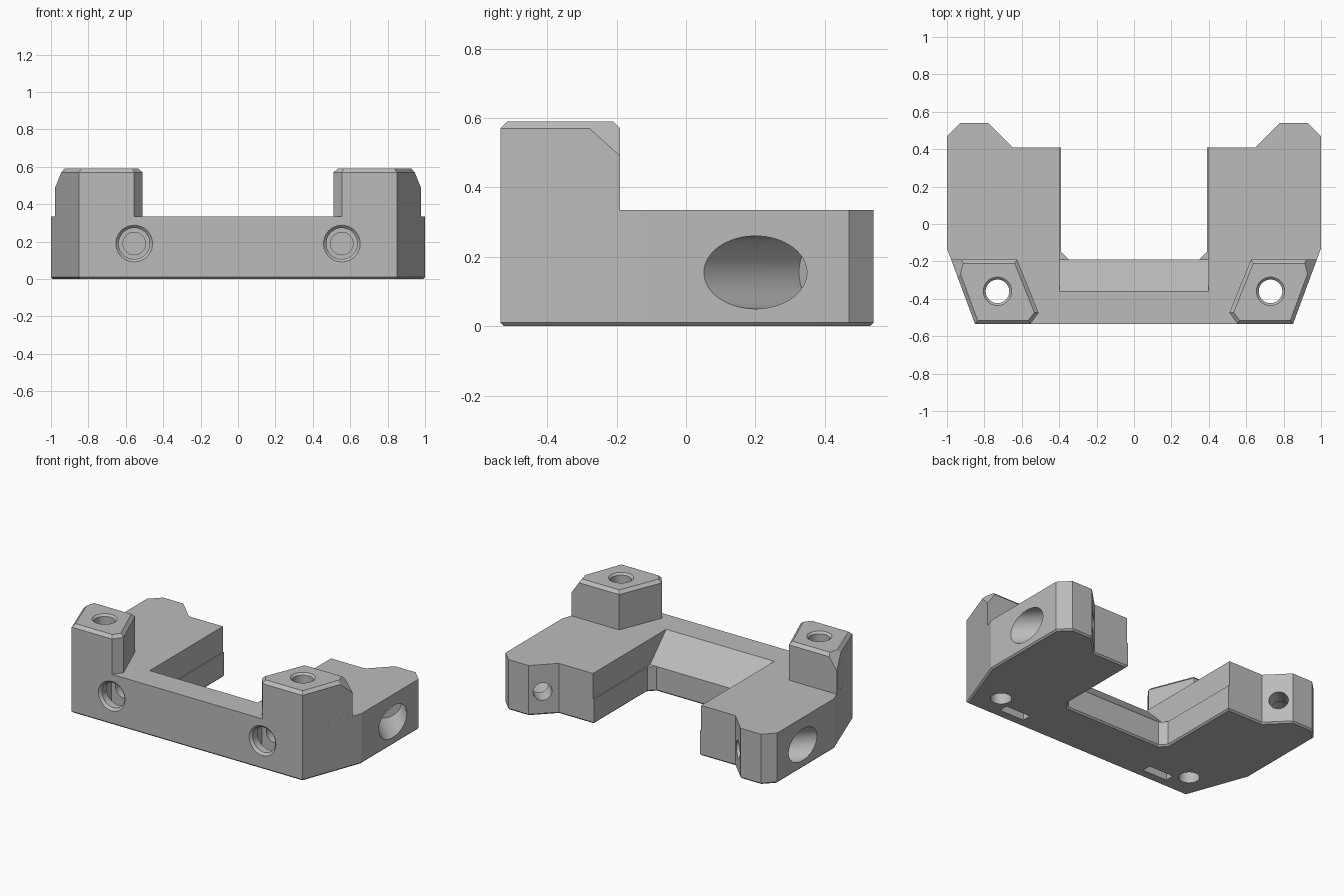
import bpy, bmesh
from mathutils import Vector

if "Cube" in bpy.data.objects:
    bpy.data.objects.remove(bpy.data.objects["Cube"])

grey = bpy.data.materials.new("plain grey")
grey.use_nodes = True
COLOR = (0.5, 0.5, 0.5, 1)
grey.diffuse_color = COLOR
grey.node_tree.nodes["Principled BSDF"].inputs["Base Color"].default_value = COLOR


def make_object(name, bm):
    bmesh.ops.recalc_face_normals(bm, faces=bm.faces)
    mesh = bpy.data.meshes.new(name)
    bm.to_mesh(mesh)
    bm.free()
    mesh.materials.append(grey)
    obj = bpy.data.objects.new(name, mesh)
    bpy.context.collection.objects.link(obj)
    return obj


def prism(points, direction):
    """Extrude a closed polygon of 3D points along a vector."""
    bm = bmesh.new()
    face = bm.faces.new([bm.verts.new(p) for p in points])
    ext = bmesh.ops.extrude_face_region(bm, geom=[face])
    verts = [g for g in ext["geom"] if isinstance(g, bmesh.types.BMVert)]
    bmesh.ops.translate(bm, verts=verts, vec=direction)
    return bm


def chamfer_level(bm, z, size):
    """Chamfer every edge that lies at height z."""
    edges = [e for e in bm.edges if all(abs(v.co.z - z) < 1e-5 for v in e.verts)]
    bmesh.ops.bevel(bm, geom=edges, offset=size, segments=1, affect='EDGES')


def rod(start, end, r1, r2):
    """Cylinder or cone cutter between two points."""
    start, end = Vector(start), Vector(end)
    axis = end - start
    bm = bmesh.new()
    bmesh.ops.create_cone(bm, cap_ends=True, segments=64, radius1=r1, radius2=r2,
                          depth=axis.length)
    turn = axis.to_track_quat('Z', 'Y').to_matrix().to_4x4()
    bmesh.ops.transform(bm, matrix=turn, verts=bm.verts)
    bmesh.ops.translate(bm, verts=bm.verts, vec=(start + end) / 2)
    return bm


def combine(target, bm, operation='DIFFERENCE'):
    """Apply a boolean and discard the tool."""
    tool = make_object("tool", bm)
    tool.hide_render = True
    mod = target.modifiers.new("boolean", 'BOOLEAN')
    mod.operation, mod.solver, mod.object = operation, 'EXACT', tool
    graph = bpy.context.evaluated_depsgraph_get()
    result = bpy.data.meshes.new_from_object(target.evaluated_get(graph))
    target.modifiers.clear()
    target.data = result
    bpy.data.objects.remove(tool)


DECK, TOP, FRONT = 0.335, 0.59, -0.535

# U-shaped body with chamfered lower rim
half = [(0.85, FRONT), (1, -0.13), (1, 0.47), (0.93, 0.54), (0.78, 0.54),
        (0.65, 0.41), (0.39, 0.41), (0.39, -0.15), (0.35, -0.19)]
outline = half + [(-x, y) for x, y in reversed(half)]
bm = prism([(x, y, 0) for x, y in outline], (0, 0, DECK))
chamfer_level(bm, 0, 0.01)
body = make_object("mounting_bracket", bm)

# Sloped ramp behind the front bar
ramp = [(-0.36, DECK), (-0.36, 0.5), (0.6, 0.5), (0.6, 0.165), (-0.19, 0.165)]
combine(body, prism([(-0.398, y, z) for y, z in ramp], (0.796, 0, 0)))

# Corner posts with chamfered tops and a clipped outer rear corner
post = [(0.85, FRONT), (0.9775, -0.19), (0.625, -0.19), (0.51, -0.475), (0.555, FRONT)]
for side in (1, -1):
    bm = prism([(side * x, y, 0.1) for x, y in post], (0, 0, TOP - 0.1))
    chamfer_level(bm, TOP, 0.02)
    a, b, c = (Vector((side * x, y, z)) for x, y, z in
               ((0.9775, -0.19, 0.49), (0.944, -0.28, 0.572), (0.92, -0.19, 0.572)))
    normal = (b - a).cross(c - a)
    if normal.z < 0:
        normal.negate()
    cut = bmesh.ops.bisect_plane(bm, geom=bm.verts[:] + bm.edges[:] + bm.faces[:],
                                 plane_co=a, plane_no=normal, clear_outer=True)
    rim = [g for g in cut["geom_cut"] if isinstance(g, bmesh.types.BMEdge)]
    bmesh.ops.holes_fill(bm, edges=rim)
    combine(body, bm, 'UNION')

for side in (1, -1):
    # Vertical bolt hole with countersink
    x, y = side * 0.73, -0.36
    combine(body, rod((x, y, -0.1), (x, y, 0.7), 0.063, 0.063))
    combine(body, rod((x, y, TOP - 0.013), (x, y, TOP + 0.01), 0.063, 0.086))

    # Front screw hole, stepped, with chamfered mouth
    x, z = side * 0.555, 0.19
    combine(body, rod((x, FRONT - 0.1, z), (x, -0.41, z), 0.083, 0.083))
    combine(body, rod((x, -0.42, z), (x, -0.25, z), 0.06, 0.06))
    combine(body, rod((x, FRONT - 0.01, z), (x, FRONT + 0.015, z), 0.108, 0.083))

    # Nut slot in the underside
    slot = [(x - 0.09, -0.47), (x + 0.09, -0.47), (x + 0.09, -0.41), (x - 0.09, -0.41)]
    combine(body, prism([(px, py, -0.1) for px, py in slot], (0, 0, 0.38)))

    # Diagonal bore through each arm: wide outside, narrow at the rear
    z = 0.155
    def along(t):
        return (side * (1 - t), 0.2 + t, z)
    combine(body, rod(along(-0.3), along(0.2), 0.105, 0.105))
    combine(body, rod(along(0.15), along(0.45), 0.058, 0.058))

# Smooth bores, sharp edges elsewhere
bpy.ops.object.select_all(action='DESELECT')
body.select_set(True)
bpy.context.view_layer.objects.active = body
bpy.ops.object.shade_smooth_by_angle(angle=0.35)
